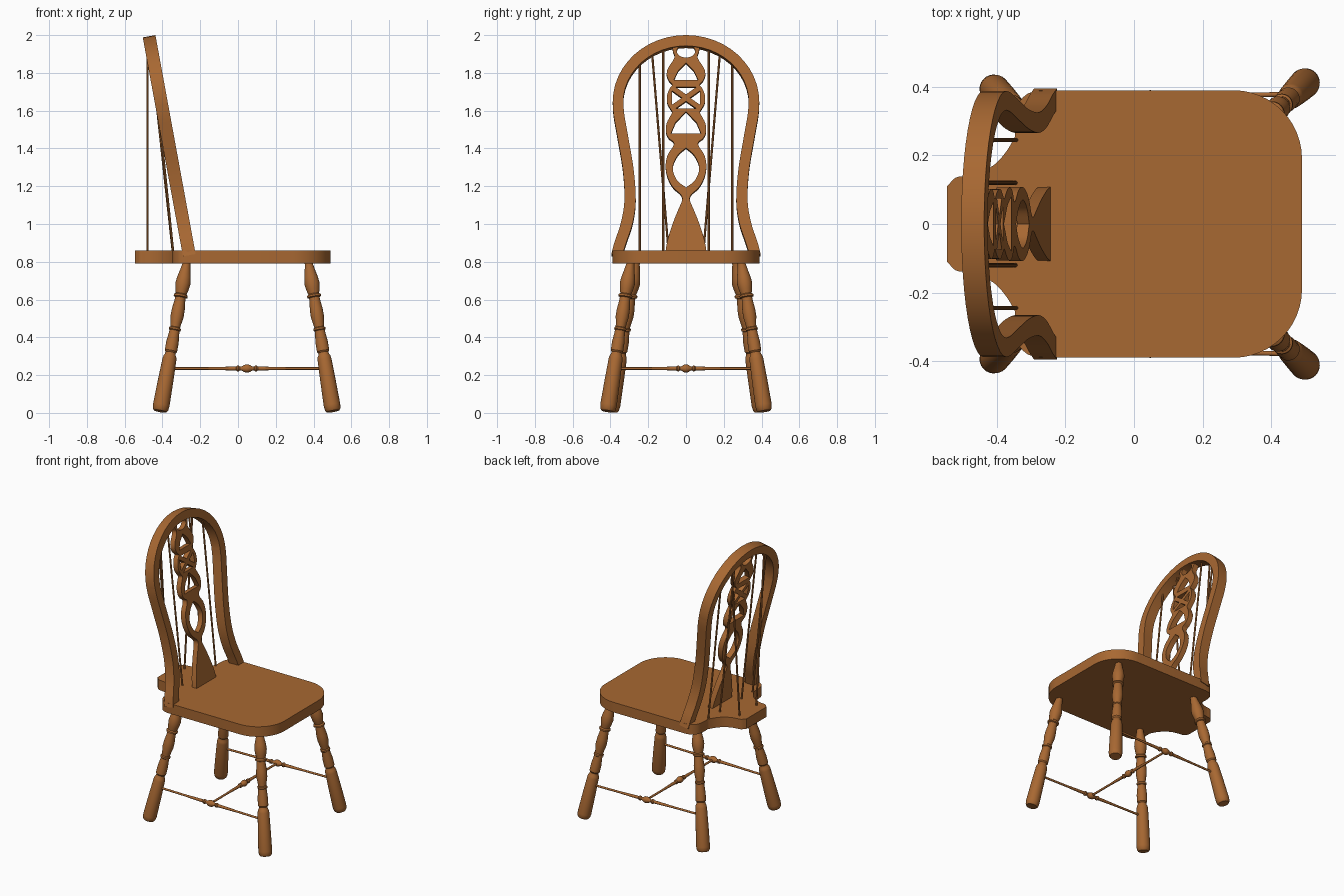
import bpy, bmesh, math
from mathutils import Vector, Matrix

if "Cube" in bpy.data.objects:
    bpy.data.objects.remove(bpy.data.objects["Cube"])

wood = bpy.data.materials.new("warm brown wood")
wood.diffuse_color = (0.39, 0.138, 0.032, 1)
wood.use_nodes = True
wood.node_tree.nodes["Principled BSDF"].inputs["Base Color"].default_value = wood.diffuse_color


def finish(ob, angle=35):
    ob.data.materials.clear()
    ob.data.materials.append(wood)
    bpy.ops.object.select_all(action='DESELECT')
    ob.select_set(True)
    bpy.context.view_layer.objects.active = ob
    bpy.ops.object.shade_smooth_by_angle(angle=math.radians(angle))


def smooth_path(pts, n=5):
    """Catmull-Rom path through the points, with free ends."""
    p = [Vector(q) for q in pts]
    p = [2 * p[0] - p[1]] + p + [2 * p[-1] - p[-2]]
    out = []
    for a, b, c, d in zip(p, p[1:], p[2:], p[3:]):
        for i in range(n):
            t = i / n
            out.append(0.5 * (2 * b + (c - a) * t + (2 * a - 5 * b + 4 * c - d) * t * t
                              + (3 * b - a - 3 * c + d) * t ** 3))
    return out + [p[-2]]


def mirrored(half):
    """Close a half outline across the centre line."""
    return list(half) + [Vector((-q[0], q[1])) for q in reversed(half) if abs(q[0]) > 1e-5]


def plate(name, loops, thick, matrix):
    """Flat board with an outline and holes."""
    cu = bpy.data.curves.new(name, 'CURVE')
    cu.dimensions, cu.fill_mode, cu.extrude = '2D', 'BOTH', thick / 2
    for loop in loops:
        sp = cu.splines.new('POLY')
        sp.points.add(len(loop) - 1)
        for q, v in zip(sp.points, loop):
            q.co = (v[0], v[1], 0, 1)
        sp.use_cyclic_u = True
    ob = bpy.data.objects.new(name, cu)
    bpy.context.collection.objects.link(ob)
    ob.matrix_world = matrix
    bpy.ops.object.select_all(action='DESELECT')
    ob.select_set(True)
    bpy.context.view_layer.objects.active = ob
    bpy.ops.object.convert(target='MESH')
    ob = bpy.context.view_layer.objects.active
    bm = bmesh.new()
    bm.from_mesh(ob.data)
    bmesh.ops.remove_doubles(bm, verts=bm.verts, dist=1e-5)
    bmesh.ops.recalc_face_normals(bm, faces=bm.faces)
    bm.to_mesh(ob.data)
    bm.free()
    finish(ob)


def turned(name, p0, p1, profile, seg=24):
    """Lathe a (fraction along axis, radius) profile between two points."""
    p0, p1 = Vector(p0), Vector(p1)
    rot = (p1 - p0).to_track_quat('Z', 'Y')
    bm = bmesh.new()
    rings = []
    for t, r in profile:
        rings.append([bm.verts.new(p0.lerp(p1, t) + rot @ Vector(
            (r * math.cos(k * math.tau / seg), r * math.sin(k * math.tau / seg), 0)))
            for k in range(seg)])
    for a, b in zip(rings, rings[1:]):
        for k in range(seg):
            j = (k + 1) % seg
            bm.faces.new((a[k], a[j], b[j], b[k]))
    bm.faces.new(rings[0][::-1])
    bm.faces.new(rings[-1])
    me = bpy.data.meshes.new(name)
    bm.to_mesh(me)
    bm.free()
    ob = bpy.data.objects.new(name, me)
    bpy.context.collection.objects.link(ob)
    finish(ob)


# Seat: half outline as (y, x), rounded front, waisted tail at the back
corner = [(0.19 + 0.2 * math.sin(a), 0.29 + 0.2 * math.cos(a))
          for a in [i * math.pi / 24 for i in range(13)]]
back = smooth_path([(0.39, -0.27), (0.38, -0.31), (0.35, -0.338), (0.31, -0.347), (0.255, -0.347)])
waist = smooth_path([(0.255, -0.347), (0.215, -0.37), (0.175, -0.405), (0.15, -0.45), (0.14, -0.49)])
tail = smooth_path([(0.14, -0.49), (0.135, -0.52), (0.11, -0.545)])
half = [Vector(c) for c in corner] + back + waist[1:] + tail[1:]
plate("seat", [[(v[1], v[0]) for v in mirrored(half)]], 0.07, Matrix.Translation((0, 0, 0.825)))

# Leaning plane of the back: local x -> world y, local y -> up the lean
LEAN = math.radians(10.4)
s, c = math.sin(LEAN), math.cos(LEAN)
plane = Matrix(((0, -s, c, -0.2625), (1, 0, 0, 0), (0, c, s, 0.86), (0, 0, 0, 1)))


def up(pts):
    return [Vector((y, (z - 0.86) / c)) for y, z in pts]


# Hoop of the back
def hoop_edge(side, cz, ry, rz):
    arc = [(ry * math.cos(a), cz + rz * math.sin(a)) for a in [i * math.pi / 24 for i in range(13)]]
    return smooth_path(side + arc[:1], 6)[:-1] + [Vector(q) for q in arc]


outer = hoop_edge([(0.395, 0.835), (0.378, 0.90), (0.345, 1.0), (0.326, 1.12), (0.334, 1.28),
                   (0.362, 1.45), (0.383, 1.57)], 1.64, 0.388, 0.354)
inner = hoop_edge([(0.335, 0.835), (0.315, 0.90), (0.282, 1.0), (0.266, 1.12), (0.277, 1.28),
                   (0.305, 1.45), (0.326, 1.57)], 1.64, 0.332, 0.297)
plate("back_hoop", [up(mirrored(outer) + mirrored(inner)[::-1])], 0.068, plane)

# Pierced centre splat
edge = smooth_path([(0.11, 0.84), (0.098, 0.91), (0.07, 1.0), (0.042, 1.07), (0.02, 1.125),
                    (0.03, 1.155), (0.068, 1.19), (0.096, 1.24), (0.108, 1.30), (0.098, 1.36),
                    (0.07, 1.405), (0.066, 1.43), (0.09, 1.45), (0.105, 1.48), (0.104, 1.525),
                    (0.085, 1.565), (0.073, 1.588), (0.085, 1.61), (0.1, 1.64), (0.1, 1.68),
                    (0.086, 1.715), (0.073, 1.735), (0.09, 1.755), (0.102, 1.785), (0.096, 1.82),
                    (0.07, 1.86), (0.06, 1.885), (0.07, 1.915), (0.068, 1.96)], 4)
eye = smooth_path([(0, 1.19), (0.045, 1.225), (0.068, 1.275), (0.066, 1.315), (0.04, 1.365), (0, 1.40)])
holes = [mirrored(eye),
         [(-0.08, 1.475), (0.08, 1.475), (0.055, 1.535), (0, 1.592), (-0.055, 1.535)],
         [(-0.064, 1.76), (0.064, 1.76), (0.04, 1.81), (0, 1.85), (-0.04, 1.81)],
         [(-0.055, 1.722), (0.055, 1.722), (0, 1.683)],
         [(-0.055, 1.608), (0.055, 1.608), (0, 1.647)],
         [(0.074, 1.702), (0.074, 1.628), (0.022, 1.665)],
         [(-0.074, 1.702), (-0.074, 1.628), (-0.022, 1.665)],
         [(0.049 * math.cos(i * math.tau / 24), 1.912 + 0.034 * math.sin(i * math.tau / 24))
          for i in range(24)]]
plate("back_splat", [up(mirrored(edge))] + [up(h) for h in holes], 0.036, plane)

# Leg, stretcher and spindle profiles
leg = [(0, 0.034), (0.012, 0.041), (0.04, 0.044), (0.2, 0.041), (0.345, 0.037), (0.365, 0.034),
       (0.375, 0.029), (0.39, 0.027), (0.4, 0.033), (0.46, 0.033), (0.515, 0.028), (0.535, 0.027),
       (0.54, 0.032), (0.552, 0.032), (0.558, 0.026), (0.585, 0.029), (0.63, 0.035), (0.68, 0.034),
       (0.73, 0.029), (0.755, 0.028), (0.76, 0.037), (0.772, 0.037), (0.78, 0.029), (0.81, 0.035),
       (0.85, 0.040), (0.89, 0.036), (0.94, 0.027), (0.98, 0.021), (1, 0.021)]
half_bar = [(0, 0.007), (0.25, 0.007), (0.40, 0.010), (0.43, 0.010), (0.438, 0.015), (0.448, 0.015),
            (0.456, 0.010), (0.470, 0.012), (0.482, 0.019), (0.5, 0.022)]
bar = half_bar + [(1 - t, r) for t, r in half_bar[-2::-1]]
rod = [(0, 0.0062), (1, 0.0062)]

for sy, side in ((1, "left"), (-1, "right")):
    turned(f"front_leg_{side}", (0.503, sy * 0.415, 0.009), (0.372, sy * 0.292, 0.805), leg)
    turned(f"rear_leg_{side}", (-0.412, sy * 0.397, 0.009), (-0.27, sy * 0.263, 0.805), leg)
    turned(f"side_stretcher_{side}", (-0.37, sy * 0.358, 0.235), (0.465, sy * 0.379, 0.235), bar, 16)
    turned(f"outer_spindle_{side}", (-0.343, sy * 0.245, 0.85), (-0.447, sy * 0.245, 1.86), rod, 10)
    turned(f"inner_spindle_{side}", (-0.345, sy * 0.12, 0.85), (-0.465, sy * 0.12, 1.95), rod, 10)
    turned(f"brace_spindle_{side}", (-0.479, sy * 0.092, 0.85), (-0.479, sy * 0.18, 1.91), rod, 10)
turned("cross_stretcher", (0.047, -0.368, 0.235), (0.047, 0.368, 0.235), bar, 16)
